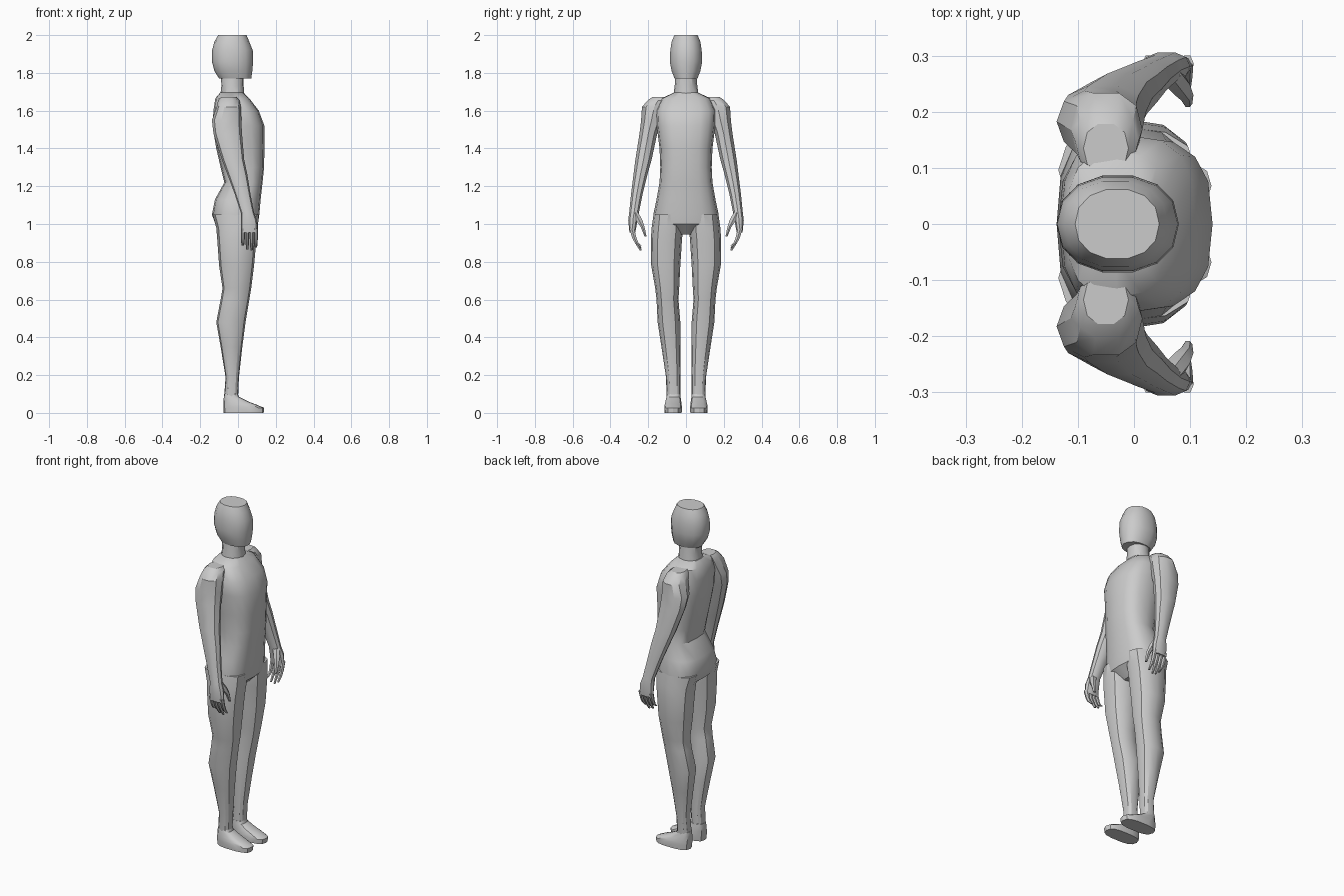
import bpy, bmesh, math


def spow(v, p):
    return math.copysign(abs(v) ** p, v)


def loft(name, rings, n=12, e=2.4, mirror=True):
    """Stack rounded rings (z, x0, x1, y0, y1) into a closed body; mirror across y = 0."""
    bm = bmesh.new()
    loops = []
    for z, x0, x1, y0, y1 in rings:
        loop = []
        for i in range(n):
            a = 2 * math.pi * i / n
            x = (x0 + x1) / 2 + (x1 - x0) / 2 * spow(math.cos(a), 2 / e)
            y = (y0 + y1) / 2 + (y1 - y0) / 2 * spow(math.sin(a), 2 / e)
            loop.append(bm.verts.new((x, y, z)))
        loops.append(loop)
    for a, b in zip(loops, loops[1:]):
        for i in range(n):
            j = (i + 1) % n
            bm.faces.new((a[i], a[j], b[j], b[i]))
    bm.faces.new(loops[0])
    bm.faces.new(loops[-1])
    bmesh.ops.recalc_face_normals(bm, faces=bm.faces)
    me = bpy.data.meshes.new(name)
    bm.to_mesh(me)
    bm.free()
    ob = bpy.data.objects.new(name, me)
    bpy.context.collection.objects.link(ob)
    if mirror:
        m = ob.modifiers.new("mirror", 'MIRROR')
        m.use_axis = (False, True, False)
        m.use_mirror_merge = False
    bpy.ops.object.select_all(action='DESELECT')
    ob.select_set(True)
    bpy.context.view_layer.objects.active = ob
    bpy.ops.object.shade_smooth_by_angle(angle=math.radians(32))
    return ob


def centred(rings):
    return [(z, x0, x1, -w, w) for z, x0, x1, w in rings]


# Head with flat crown
loft("head", centred([
    (2.0, -.105, .045, .063), (1.965, -.125, .06, .078), (1.92, -.137, .078, .085),
    (1.86, -.138, .08, .088), (1.81, -.125, .076, .078), (1.77, -.10, .07, .062)]),
    n=14, e=2.2, mirror=False)

# Neck
loft("neck", centred([(1.79, -.09, .03, .055), (1.73, -.088, .03, .06), (1.67, -.095, .035, .068)]),
     n=12, e=2.2, mirror=False)

# Torso down to the crotch
loft("torso", centred([
    (1.695, -.095, .03, .065), (1.665, -.12, .06, .13), (1.60, -.13, .11, .158),
    (1.52, -.135, .14, .155), (1.4, -.115, .14, .14), (1.3, -.092, .138, .136),
    (1.22, -.072, .13, .14), (1.13, -.122, .12, .156), (1.05, -.138, .113, .173),
    (1.0, -.12, .105, .17), (.945, -.05, .05, .06)]), n=16, e=2.7, mirror=False)

# Legs
loft("leg", [
    (1.05, -.135, .11, .02, .172), (.98, -.115, .105, .015, .182), (.92, -.11, .098, .021, .186),
    (.78, -.10, .085, .03, .184), (.66, -.082, .07, .036, .163), (.6, -.092, .06, .04, .156),
    (.48, -.115, .04, .03, .15), (.35, -.092, .023, .03, .13), (.19, -.066, .005, .03, .106),
    (.07, -.074, .0, .03, .102)], n=12, e=2.4)

# Feet
loft("foot", [
    (0, -.076, .136, .022, .115), (.027, -.078, .138, .02, .116), (.043, -.078, .10, .022, .114),
    (.058, -.077, .06, .024, .11), (.085, -.075, .005, .028, .104), (.1, -.073, .0, .03, .1)],
    n=14, e=2.8)

# Arms running into the palm
loft("arm", [
    (1.672, -.09, -.01, .09, .18), (1.655, -.105, .008, .09, .205), (1.62, -.113, .015, .10, .236),
    (1.55, -.138, .018, .125, .24), (1.48, -.13, .021, .15, .248), (1.34, -.085, .033, .18, .27),
    (1.26, -.055, .05, .203, .28), (1.16, -.018, .066, .228, .292), (1.06, .015, .085, .248, .302),
    (1.02, .015, .1, .255, .307), (.955, .015, .106, .268, .3)], n=10, e=2.3)

# Four curled fingers
tips = (.885, .865, .86, .875)
for k, tip in enumerate(tips):
    c = .026 + .023 * k
    loft("finger", [
        (.975, c - .011, c + .011, .272, .302), (.925, c - .01, c + .01, .26, .286),
        (.9, c - .009, c + .009, .25, .272), (tip, c - .006, c + .006, .233, .246)], n=6, e=2)

# Thumb curving inward
loft("thumb", [
    (1.06, .04, .085, .25, .285), (1.02, .062, .1, .228, .268), (.985, .078, .106, .218, .242),
    (.935, .088, .104, .208, .221)], n=6, e=2)
